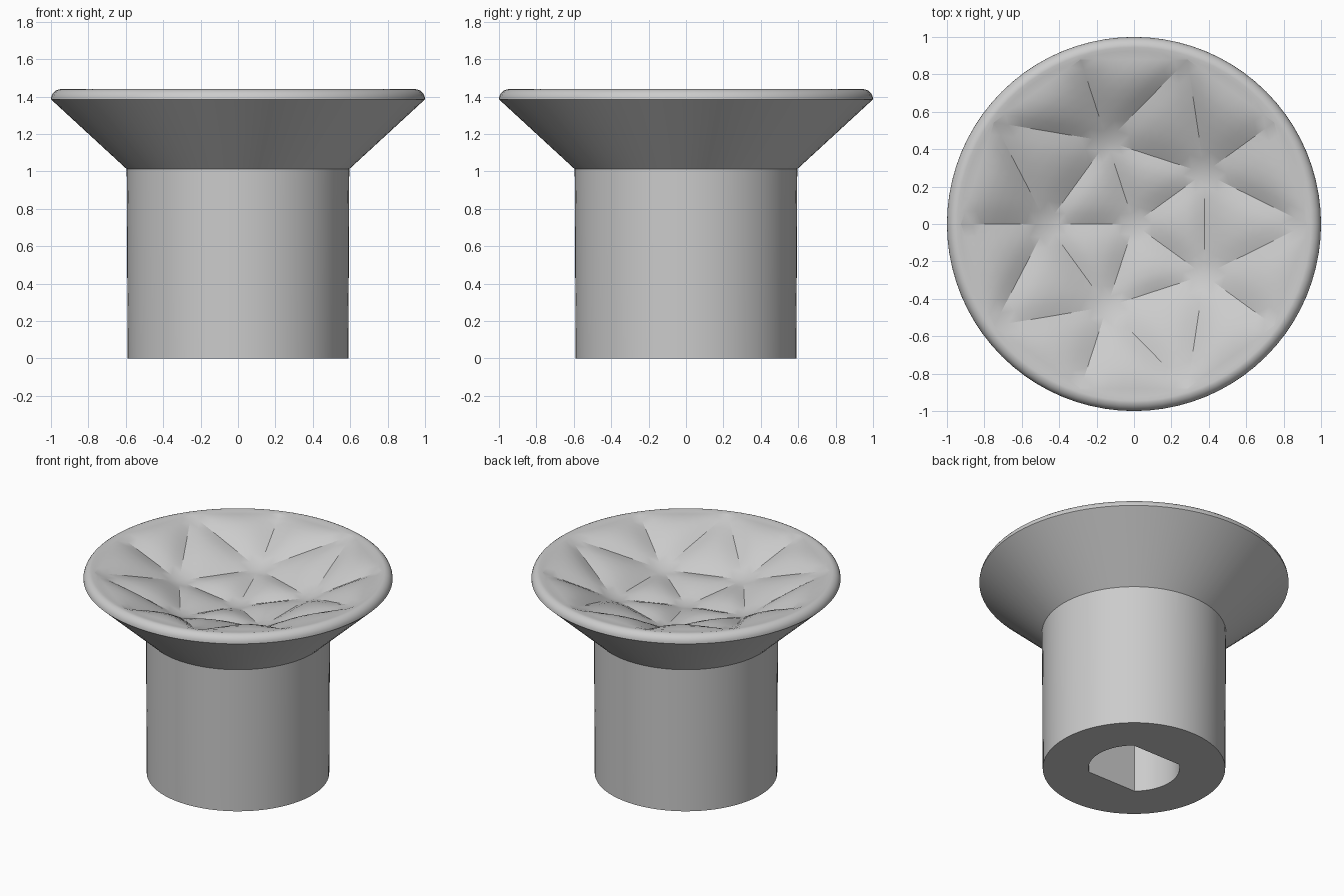
import bpy, bmesh, math
from mathutils import Vector

if "Cube" in bpy.data.objects:
    bpy.data.objects.remove(bpy.data.objects["Cube"])

SEG = 80      # sides of the turned body
N = 8         # subdivisions along each dish triangle
PUFF = 0.03   # height of each pillowed facet

bm = bmesh.new()
cache = {}


def vert(p):
    """Shared vertex by rounded position, so neighbouring parts weld."""
    key = tuple(round(c, 4) + 0.0 for c in p)
    if key not in cache:
        cache[key] = bm.verts.new(p)
    return cache[key]


def face(*pts):
    vs = list(dict.fromkeys(vert(p) for p in pts))
    if len(vs) > 2 and not bm.faces.get(vs):
        bm.faces.new(vs)


def polar(r, deg, z):
    a = math.radians(deg)
    return Vector((r * math.cos(a), r * math.sin(a), z))


def loop(r, z):
    """Ring of points; r is a number or a function of the angle."""
    f = r if callable(r) else (lambda d: r)
    return [polar(f(i * 360 / SEG), i * 360 / SEG, z) for i in range(SEG)]


def bridge(a, b):
    for i in range(SEG):
        j = (i + 1) % SEG
        face(a[i], a[j], b[j], b[i])


# shaft socket: round hole with two flats
def socket(d):
    s = abs(math.sin(math.radians(d)))
    return min(0.295, 0.2243 / s) if s > 0.01 else 0.295


# body from socket floor, out over the base, up the stem, flare and rounded rim
rings = [loop(socket, 0.8), loop(socket, 0), loop(0.59, 0), loop(0.595, 1.012),
         loop(1.0, 1.385)]
for k in range(1, 7):
    t = math.radians(k * 15)
    rings.append(loop(0.945 + 0.055 * math.cos(t), 1.385 + 0.055 * math.sin(t)))
rings.append(loop(0.925, 1.435))
for a, b in zip(rings, rings[1:]):
    bridge(a, b)
for i in range(SEG):
    face(rings[0][i], rings[0][(i + 1) % SEG], Vector((0, 0, 0.8)))


# dish: pillowed triangles
def pillow(A, B, C):
    def pt(i, j):
        a, b = i / N, j / N
        c = 1 - a - b
        p = A * a + B * b + C * c
        return p + Vector((0, 0, PUFF * 27 * a * b * c))
    for i in range(N):
        for j in range(N - i):
            face(pt(i, j), pt(i + 1, j), pt(i, j + 1))
            if i + j < N - 1:
                face(pt(i + 1, j), pt(i + 1, j + 1), pt(i, j + 1))


centre = Vector((0, 0, 1.19))
inner = lambda d: polar(0.465, d, 1.245)
outer = lambda d: polar(0.925, d, 1.435)
for k in range(5):
    d = 36 + 72 * k
    pillow(centre, inner(d), inner(d + 72))
    pillow(inner(d), outer(d + 36), inner(d + 72))
    pillow(inner(d), outer(d - 36), outer(d))
    pillow(inner(d), outer(d), outer(d + 36))

# slivers between the dish's straight outer edges and the round rim
for k in range(10):
    A, B = outer(36 * k), outer(36 * k + 36)
    step = 36 / N
    for i in range(N):
        face(A.lerp(B, i / N), A.lerp(B, (i + 1) / N),
             outer(36 * k + (i + 1) * step), outer(36 * k + i * step))

bmesh.ops.remove_doubles(bm, verts=bm.verts, dist=0.0005)
bmesh.ops.recalc_face_normals(bm, faces=bm.faces)
mesh = bpy.data.meshes.new("knob")
bm.to_mesh(mesh)
bm.free()

grey = bpy.data.materials.new("light grey")
grey.diffuse_color = (0.6, 0.6, 0.6, 1)
grey.use_nodes = True
grey.node_tree.nodes["Principled BSDF"].inputs["Base Color"].default_value = grey.diffuse_color
mesh.materials.append(grey)
knob = bpy.data.objects.new("knob", mesh)
bpy.context.collection.objects.link(knob)
bpy.context.view_layer.objects.active = knob
knob.select_set(True)
bpy.ops.object.shade_smooth_by_angle(angle=math.radians(22))
